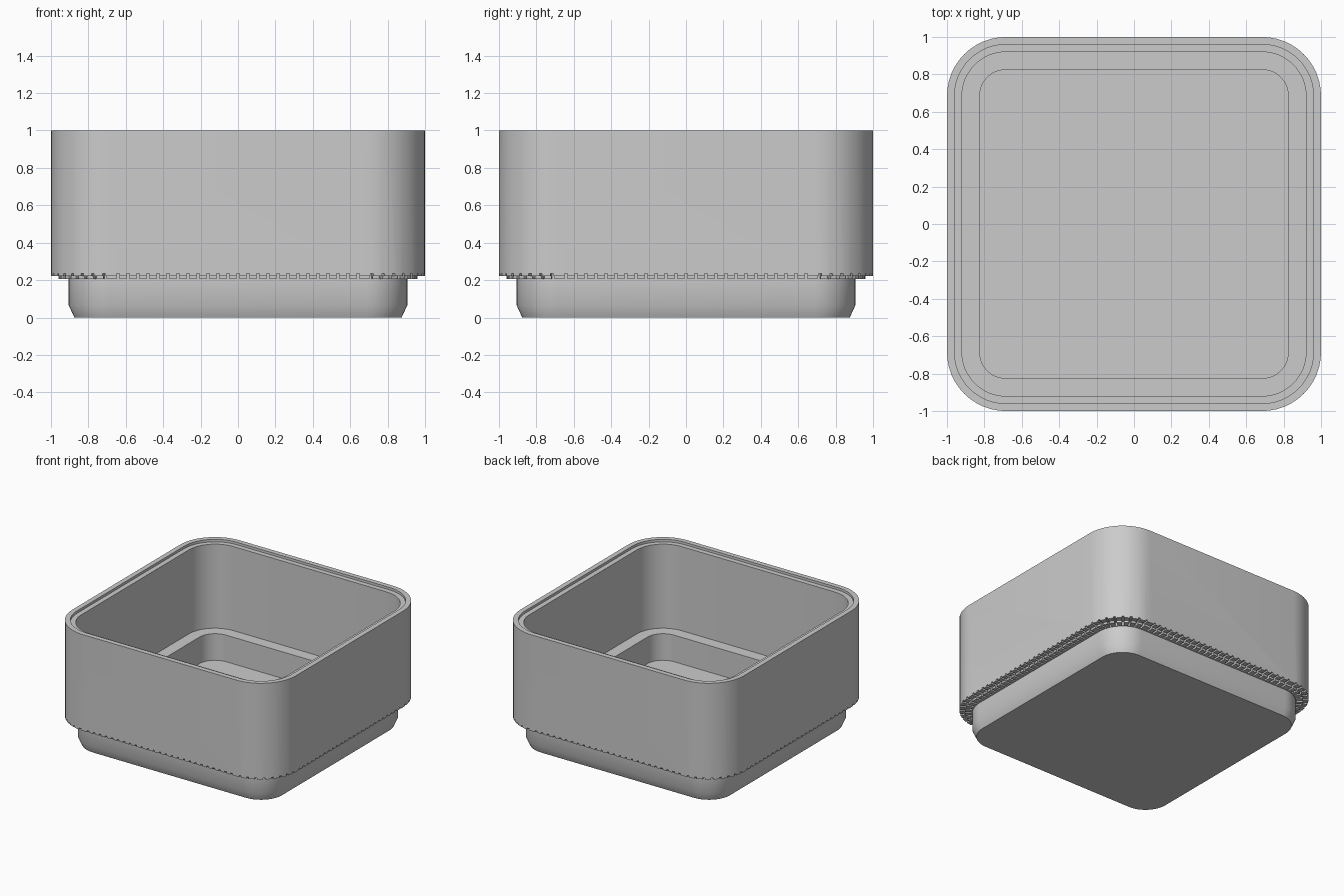
import bpy, bmesh, math
from mathutils import Vector, Matrix

old = bpy.data.objects.get("Cube")
if old:
    bpy.data.objects.remove(old, do_unlink=True)

CORE = 0.685     # half size of the square through the corner arc centres
SEGMENTS = 12    # faces per rounded corner

grey = bpy.data.materials.new("plain_grey")
grey.use_nodes = True
grey.diffuse_color = (0.6, 0.6, 0.6, 1)
grey.node_tree.nodes["Principled BSDF"].inputs["Base Color"].default_value = grey.diffuse_color


def outline(half, z):
    """Rounded square, concentric with every other outline."""
    radius = half - CORE
    points = []
    for corner in range(4):
        middle = math.radians(45 + 90 * corner)
        cx = math.copysign(CORE, math.cos(middle))
        cy = math.copysign(CORE, math.sin(middle))
        for i in range(SEGMENTS + 1):
            a = math.radians(90) * (corner + i / SEGMENTS)
            points.append((cx + radius * math.cos(a), cy + radius * math.sin(a), z))
    return points


def make_object(name, bm):
    bmesh.ops.recalc_face_normals(bm, faces=bm.faces)
    mesh = bpy.data.meshes.new(name)
    bm.to_mesh(mesh)
    bm.free()
    mesh.materials.append(grey)
    obj = bpy.data.objects.new(name, mesh)
    bpy.context.collection.objects.link(obj)
    return obj


# Box: foot, stepped underside, wall, lipped rim, inner ledge and floor
profile = [(0.875, 0), (0.905, 0.065), (0.905, 0.205), (0.96, 0.205),
           (0.96, 0.222), (1, 0.222), (1, 1), (0.96, 1), (0.96, 0.98),
           (0.92, 0.98), (0.92, 0.3), (0.825, 0.3), (0.825, 0.085)]
bm = bmesh.new()
rings = [[bm.verts.new(p) for p in outline(h, z)] for h, z in profile]
for low, high in zip(rings, rings[1:]):
    for i in range(len(low)):
        j = (i + 1) % len(low)
        bm.faces.new((low[i], low[j], high[j], high[i]))
bm.faces.new(rings[0])
bm.faces.new(rings[-1])
box = make_object("stacking_box", bm)

# Stations for the fine grooves around the stepped underside
STEP = 0.0535
stations = []
for side in range(4):
    turn = Matrix.Rotation(math.radians(90) * side, 4, 'Z')
    count = int(CORE / STEP)
    for k in range(-count, count + 1):
        stations.append(turn @ Matrix.Translation((0.965, k * STEP, 0.215)))
    for k in range(8):
        a = math.radians(90) * (k + 0.5) / 8
        stations.append(turn @ Matrix.Translation((CORE, CORE, 0.215))
                        @ Matrix.Rotation(a, 4, 'Z')
                        @ Matrix.Translation((0.965 - CORE, 0, 0)))

# Groove cutters: short radial bars
bm = bmesh.new()
bar = Matrix.Diagonal(Vector((0.11, 0.016, 0.04, 1)))
for place in stations:
    bmesh.ops.create_cube(bm, size=1, matrix=place @ bar)
cutter = make_object("groove_cutter", bm)
cutter.hide_render = True
cutter.display_type = 'WIRE'

# Cut the grooves, then drop the cutter
cut = box.modifiers.new("grooves", 'BOOLEAN')
cut.operation = 'DIFFERENCE'
cut.solver = 'EXACT'
cut.object = cutter
bpy.ops.object.select_all(action='DESELECT')
box.select_set(True)
bpy.context.view_layer.objects.active = box
bpy.ops.object.modifier_apply(modifier=cut.name)
bpy.data.objects.remove(cutter, do_unlink=True)

bpy.ops.object.shade_smooth_by_angle(angle=math.radians(25))
